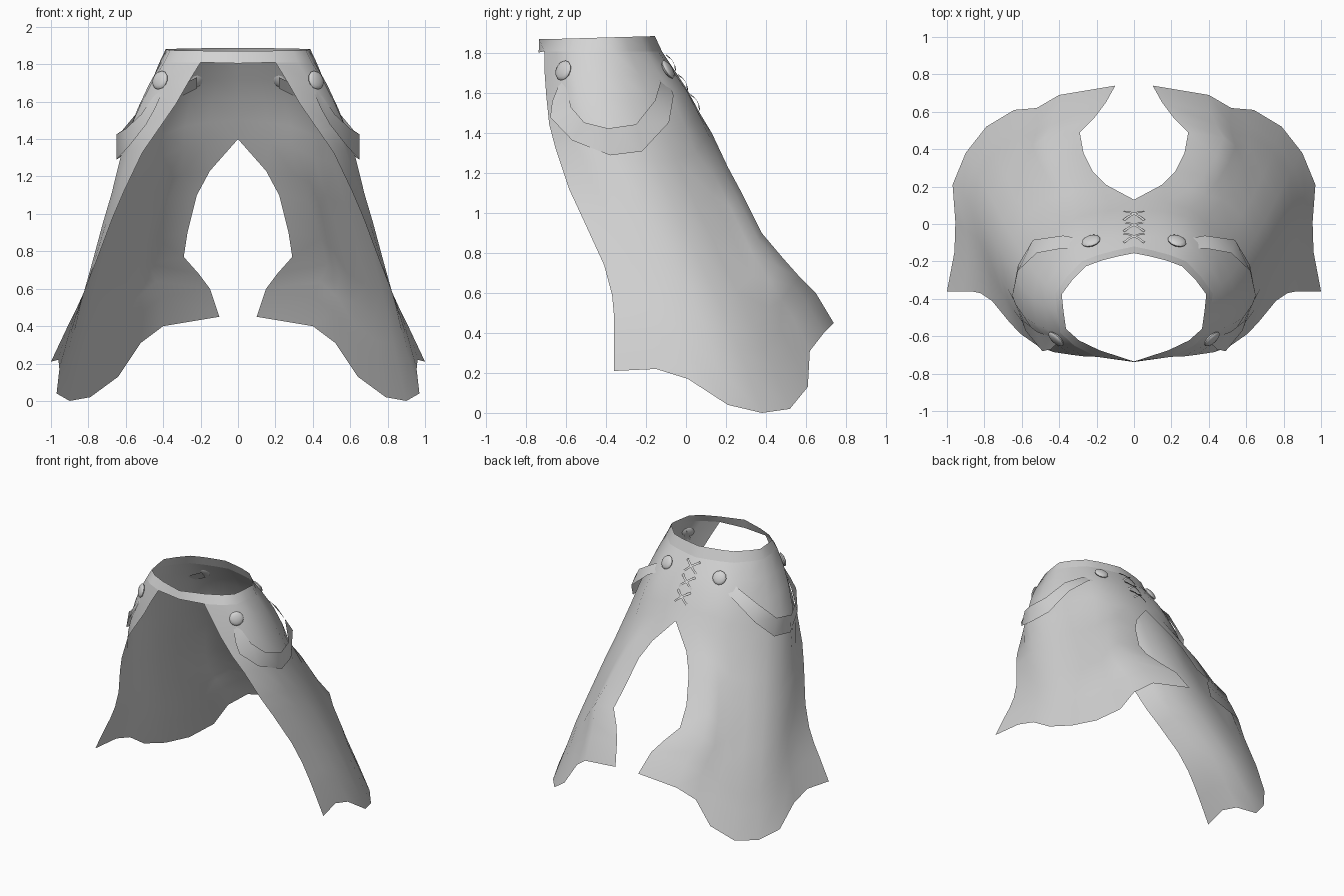
import bpy
import bmesh
from math import pi, sin
from mathutils import Vector, Matrix

cube = bpy.data.objects.get("Cube")
if cube:
    bpy.data.objects.remove(cube, do_unlink=True)

# One plain cloth colour
GREY = (0.65, 0.65, 0.65, 1)
cloth = bpy.data.materials.new("plain_grey_cloth")
cloth.use_nodes = True
cloth.diffuse_color = GREY
cloth.node_tree.nodes["Principled BSDF"].inputs["Base Color"].default_value = GREY


def finish(name, bm, mirrored=True, angle=1.0):
    """Turn a bmesh into a smooth-shaded object, mirrored across x = 0."""
    mesh = bpy.data.meshes.new(name)
    bm.to_mesh(mesh)
    bm.free()
    obj = bpy.data.objects.new(name, mesh)
    bpy.context.collection.objects.link(obj)
    mesh.materials.append(cloth)
    if mirrored:
        mirror = obj.modifiers.new("mirror", 'MIRROR')
        mirror.merge_threshold = 0.002
    bpy.ops.object.select_all(action='DESELECT')
    obj.select_set(True)
    bpy.context.view_layer.objects.active = obj
    bpy.ops.object.shade_smooth_by_angle(angle=angle)


def loft(bm, rows):
    """Skin rows of points, each row running from front to back, top row first."""
    grid = [[bm.verts.new(p) for p in row] for row in rows]
    for upper, lower in zip(grid, grid[1:]):
        for j in range(len(upper) - 1):
            bm.faces.new((upper[j], lower[j], lower[j + 1], upper[j + 1]))


def points(*coords):
    return [Vector(c) for c in coords]


# Skirt: a patch blended between its waist, hem, front edge and back slit edge
waist = points((.2, -.71, 1.81), (.32, -.65, 1.81), (.395, -.58, 1.81), (.41, -.47, 1.81),
               (.42, -.37, 1.81), (.36, -.285, 1.81), (.28, -.2, 1.81), (.19, -.165, 1.81),
               (.095, -.14, 1.81), (0, -.12, 1.81))
hem = points((1, -.36, .21), (.96, -.15, .22), (.955, .01, .17), (.97, .21, .04), (.9, .38, 0),
             (.79, .52, .02), (.64, .61, .13), (.52, .62, .31), (.4, .69, .4), (.1, .74, .45))
front_edge = points((.2, -.71, 1.81), (.265, -.708, 1.704), (.33, -.7, 1.59),
                    (.43, -.685, 1.445), (.51, -.655, 1.33), (.61, -.585, 1.12),
                    (.67, -.52, .98), (.76, -.41, .74), (.82, -.37, .59), (.87, -.36, .48),
                    (.915, -.36, .39), (1, -.36, .21))
back_edge = points((0, -.12, 1.81), (0, -.06, 1.72), (0, .005, 1.62), (0, .07, 1.5),
                   (0, .13, 1.4), (.15, .21, 1.23), (.22, .28, 1.1), (.27, .38, .9),
                   (.29, .49, .77), (.21, .57, .68), (.15, .65, .6), (.1, .74, .45))

rows = []
top_z, drop = back_edge[0].z, back_edge[0].z - back_edge[-1].z
for front, back in zip(front_edge, back_edge):
    v = (top_z - back.z) / drop
    front_bend = front - waist[0].lerp(hem[0], v)
    back_bend = back - waist[-1].lerp(hem[-1], v)
    fullness = sin(pi * min(1, v / .36))
    row = []
    for j, (top, bottom) in enumerate(zip(waist, hem)):
        u = j / (len(waist) - 1)
        outward = Vector((top.x, top.y + .4, 0)).normalized()
        hip = fullness * (.015 * sin(pi * u) + .035 * abs(sin(2 * pi * u)))
        row.append(top.lerp(bottom, v) + front_bend * (1 - u) ** 2 + back_bend * u ** 3
                   + outward * hip)
    rows.append(row)
bm = bmesh.new()
loft(bm, rows)
finish("skirt", bm, angle=1.5)

# Waistband: a tapered ring rising from the skirt top and closing across the front
foot = points((0, -.738, 1.805)) + waist
rim = points((0, -.735, 1.872))
for p in waist:
    rim.append(Vector((p.x * .92, (p.y + .42) * .88 - .42, 1.89 + p.y * .025)))
bm = bmesh.new()
loft(bm, [rim, foot])
finish("waistband", bm)

# Hip straps: a flat loop hanging off each hip, its ends tucked under the buttons
upper = points((.4, -.58, 1.74), (.45, -.6, 1.63), (.52, -.575, 1.53), (.6, -.51, 1.455),
               (.65, -.39, 1.425), (.62, -.25, 1.445), (.52, -.155, 1.565),
               (.38, -.13, 1.65), (.22, -.14, 1.73))
lower = points((.4, -.63, 1.66), (.445, -.67, 1.56), (.49, -.68, 1.48), (.58, -.57, 1.365),
               (.65, -.38, 1.29), (.62, -.22, 1.31), (.54, -.085, 1.455),
               (.38, -.062, 1.59), (.22, -.09, 1.67))
bm = bmesh.new()
loft(bm, [upper, lower])
finish("hip_straps", bm)

# Buttons: flattened domes at both ends of each strap
bm = bmesh.new()
for centre, normal in (((.417, -.615, 1.715), (.65, -.7, .3)), ((.23, -.09, 1.72), (.25, .8, .5))):
    turn = Vector(normal).to_track_quat('Z', 'Y').to_matrix().to_4x4()
    place = Matrix.Translation(centre) @ turn @ Matrix.Diagonal((1, 1, .35, 1))
    bmesh.ops.create_uvsphere(bm, u_segments=12, v_segments=8, radius=.052, matrix=place)
finish("buttons", bm)

# Back lacing: three crosses of bowed flat thongs down the back seam
bm = bmesh.new()
start, end = back_edge[0], back_edge[4]
down = (end - start).normalized()
out = Vector((0, -down.z, down.y))
for k in range(3):
    middle = start.lerp(end, .15 + .24 * k)
    for side in (-1, 1):
        across = Vector((.055 * side, 0, 0)) + down * .045
        half = across.cross(out).normalized() * .008
        path = [middle + across * s + out * (.008 + .013 * (1 - s * s)) for s in (-1, -.5, 0, .5, 1)]
        loft(bm, [[p - half for p in path], [p + half for p in path]])
bmesh.ops.solidify(bm, geom=bm.faces[:], thickness=.006)
bmesh.ops.recalc_face_normals(bm, faces=bm.faces[:])
finish("back_lacing", bm, mirrored=False)
